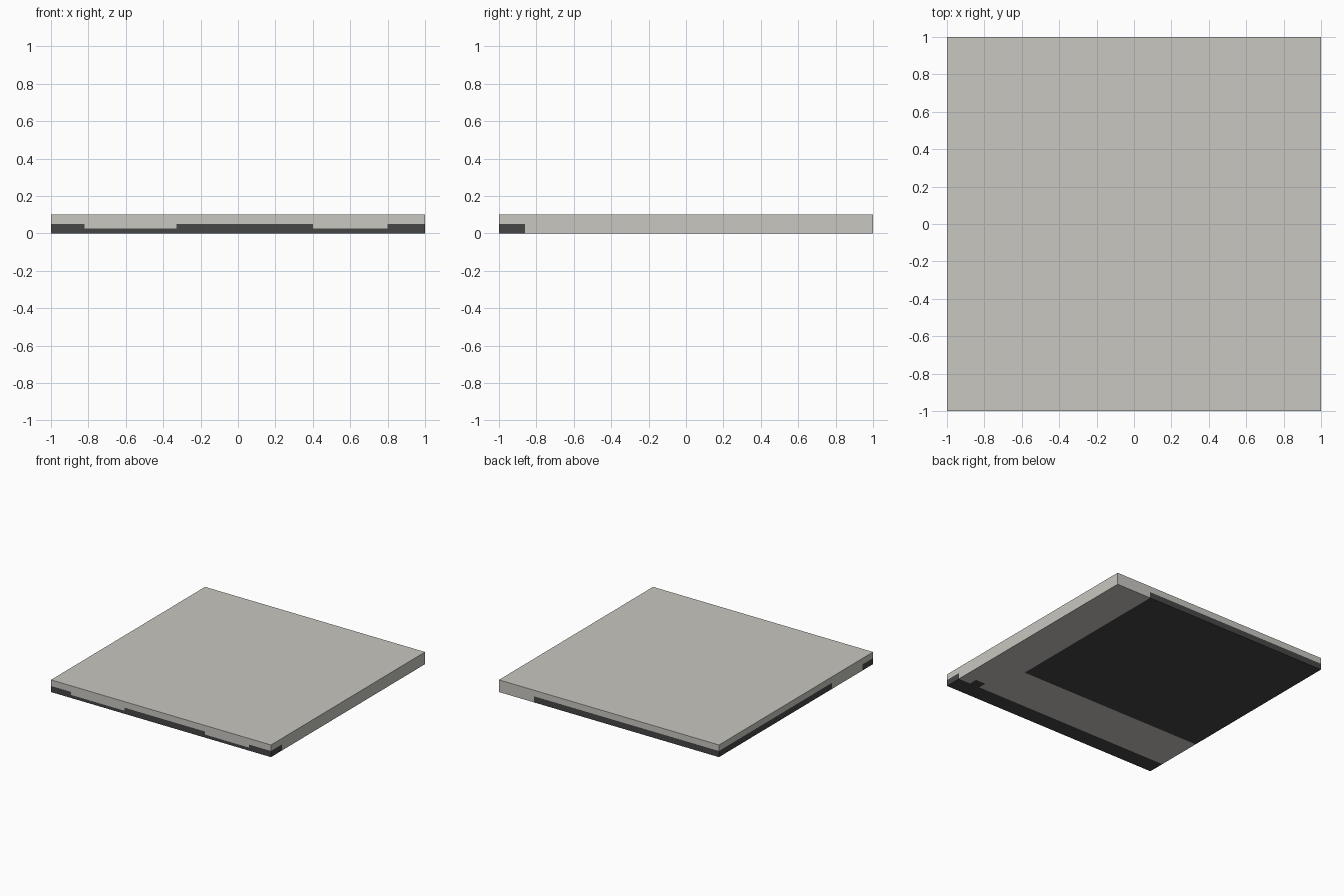
import bpy, bmesh
from mathutils import Vector

if "Cube" in bpy.data.objects:
    bpy.data.objects.remove(bpy.data.objects["Cube"])


def material(name, rgb):
    m = bpy.data.materials.new(name)
    m.diffuse_color = (*rgb, 1)
    m.use_nodes = True
    m.node_tree.nodes["Principled BSDF"].inputs["Base Color"].default_value = m.diffuse_color
    return m


stone = material("pale stone grey", (0.58, 0.57, 0.53))
dark = material("dark charcoal", (0.062, 0.062, 0.062))

# Slab body
bm = bmesh.new()
bmesh.ops.create_cube(bm, size=2)
for v in bm.verts:
    v.co.z = 0.05 + v.co.z * 0.05


# Cut the slab faces along the outlines of the painted areas
cuts = {
    0: (-0.82, -0.33, 0.40, 0.68, 0.80, 0.89),
    1: (-0.86, -0.79, -0.47),
    2: (0.025, 0.05),
}
for axis, places in cuts.items():
    n = Vector((0, 0, 0))
    n[axis] = 1
    for p in places:
        geom = bm.verts[:] + bm.edges[:] + bm.faces[:]
        bmesh.ops.bisect_plane(bm, geom=geom, dist=1e-5, plane_co=n * p, plane_no=n)


# Dark footings: a front strip with a stepped front edge, and a large back pad
def is_dark(f):
    c, n = f.calc_center_median(), f.normal
    if n.z > 0.5 or c.z > 0.05:
        return False
    in_strip = c.y < -0.86
    in_pad = c.x < 0.68 and c.y > -0.47
    in_tab = 0.80 < c.x < 0.89 and c.y < -0.79
    if n.y < -0.5:
        low = -0.82 < c.x < -0.33 or 0.40 < c.x < 0.80
        return c.z < (0.025 if low else 0.05)
    if n.z < -0.5:
        return in_strip or in_pad or in_tab
    return in_strip or in_pad


bm.normal_update()
for f in bm.faces:
    f.material_index = 1 if is_dark(f) else 0

me = bpy.data.meshes.new("floor_slab")
bm.to_mesh(me)
bm.free()
me.materials.append(stone)
me.materials.append(dark)
slab = bpy.data.objects.new("floor_slab", me)
bpy.context.collection.objects.link(slab)
